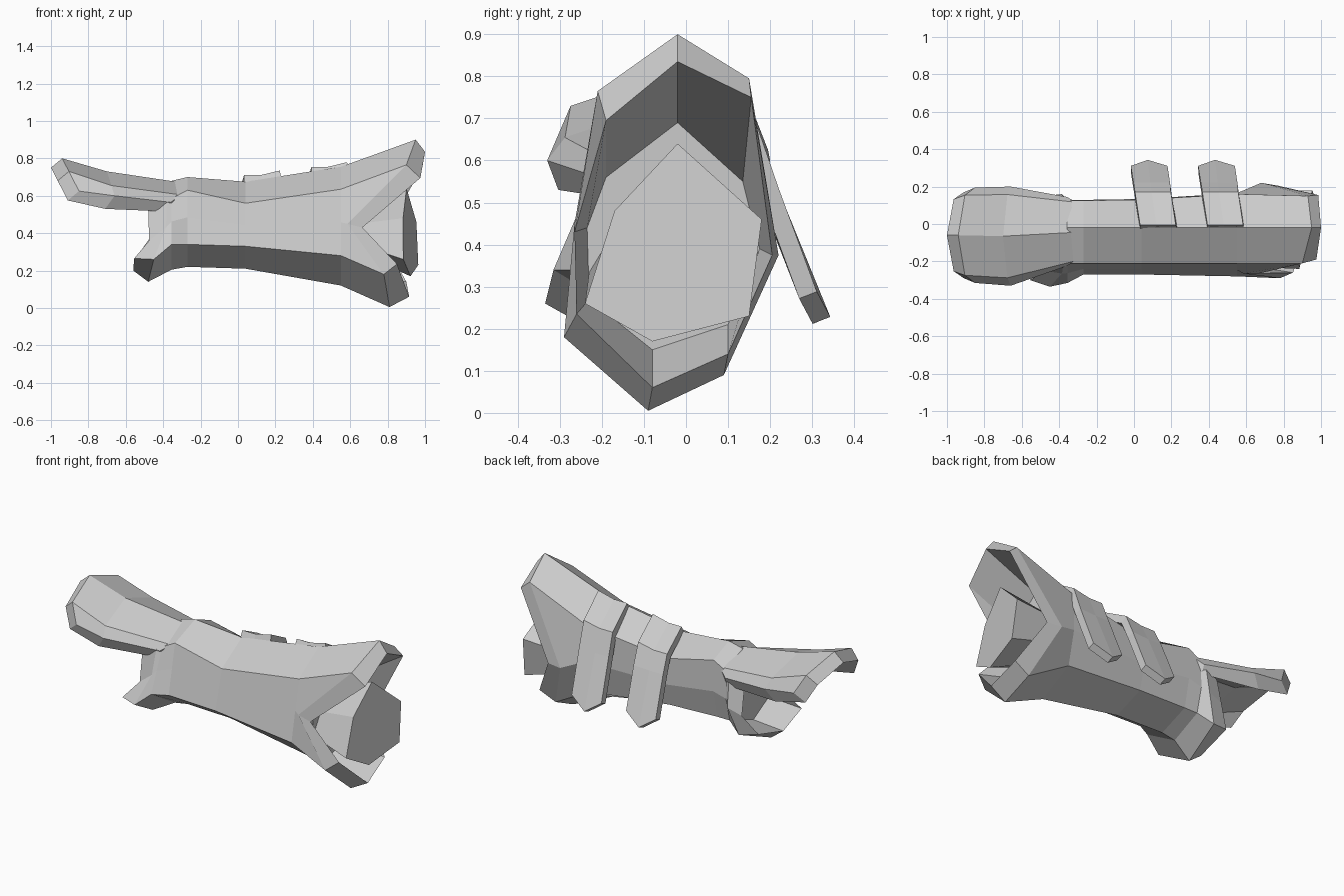
import bpy
import bmesh
from mathutils import Vector

old = bpy.data.objects.get("Cube")
if old:
    bpy.data.objects.remove(old, do_unlink=True)

grey = bpy.data.materials.new("plain grey")
grey.use_nodes = True
colour = (0.6, 0.6, 0.6, 1)
grey.diffuse_color = colour
grey.node_tree.nodes["Principled BSDF"].inputs["Base Color"].default_value = colour


def finish(name, bm, closed=True):
    """Turn a bmesh into a flat shaded object."""
    if closed:
        bmesh.ops.recalc_face_normals(bm, faces=bm.faces)
    mesh = bpy.data.meshes.new(name)
    bm.to_mesh(mesh)
    bm.free()
    mesh.materials.append(grey)
    obj = bpy.data.objects.new(name, mesh)
    bpy.context.collection.objects.link(obj)
    return obj


def bridge(bm, rings, loop=True):
    """Add each ring of points and join neighbours with quads."""
    rows = [[bm.verts.new(p) for p in ring] for ring in rings]
    count = len(rows[0])
    for a, b in zip(rows, rows[1:]):
        for i in range(count if loop else count - 1):
            j = (i + 1) % count
            bm.faces.new((a[i], a[j], b[j], b[i]))
    return rows


def section(x, top, upper, lower, bottom, front, back):
    """Eight sided cross-section, from the top ridge round by the front."""
    middle = (upper + lower) / 2
    outline = [(-.02, top), (-.21, upper), (-.105 + front / 2, middle), (front, lower),
               (-.09, bottom), (back * .75, lower - .05),
               (back * 1.03, middle - .03), (back, upper + .01)]
    return [(x, y, z) for y, z in outline]


def recess(ring, x, scale):
    """Flatten a ring at x and shrink it towards the sleeve axis."""
    return [(x, -.04 + (y + .04) * scale, .42 + (z - .42) * scale) for _, y, z in ring]


# Sleeve: faceted tube whose forked openings have broad bevelled rims
left_outer = [(-.36, -.03, .67), (-.38, -.23, .57), (-.385, -.265, .43), (-.45, -.335, .26),
              (-.48, -.12, .14), (-.44, .13, .24), (-.385, .16, .4), (-.38, .135, .57)]
left_inner = [(-.46, -.03, .62), (-.48, -.22, .52), (-.475, -.25, .36), (-.555, -.3, .265),
              (-.56, -.12, .2), (-.55, .1, .26), (-.475, .15, .37), (-.47, .12, .52)]
right_outer = [(.95, -.02, .9), (.9, -.21, .765), (.585, -.265, .45), (.78, -.29, .18),
               (.81, -.09, .005), (.8, .09, .09), (.68, .22, .375), (.93, .15, .795)]
right_inner = [(1, -.02, .835), (.975, -.19, .695), (.665, -.265, .43), (.85, -.26, .235),
               (.915, -.08, .06), (.9, .1, .14), (.77, .205, .375), (.985, .155, .75)]
right_floor = [(-.02, .69), (-.19, .56), (-.235, .44), (-.23, .27),
               (-.08, .15), (.1, .21), (.175, .39), (.135, .55)]
rings = [
    recess(left_outer, -.38, .68),
    left_inner,
    left_outer,
    section(-.355, .68, .585, .34, .205, -.315, .125),
    section(-.27, .7, .63, .34, .22, -.27, .125),
    section(.04, .675, .56, .33, .21, -.27, .13),
    section(.55, .755, .635, .28, .12, -.28, .16),
    right_outer,
    right_inner,
    [(.66, y, z) for y, z in right_floor],
]
bm = bmesh.new()
rows = bridge(bm, rings)
bm.faces.new(rows[0])
bm.faces.new(rows[-1])
finish("sleeve", bm)

# Plug: flared six sided block inside the right opening
outline = [(-.02, .64), (-.17, .48), (-.24, .26), (-.08, .17), (.15, .23), (.18, .46)]
end = [(.95 - .07 * z + .2 * y, y, z) for y, z in outline]
base = [(.64, -.03 + (y + .03) * .95, .42 + (z - .42) * .5) for x, y, z in end]
bm = bmesh.new()
rows = bridge(bm, [base, end])
bm.faces.new(rows[0])
bm.faces.new(rows[-1])
finish("plug", bm)


# Tongue: arched slab reaching out over the left opening
def arch(ridge, edge, centre, half, shoulder, lip, depth):
    upper = []
    for side, drop in ((-1, 1), (-.84, shoulder), (0, 0), (.84, shoulder), (1, 1)):
        x = ridge[0] + (edge[0] - ridge[0]) * drop
        z = ridge[1] + (edge[1] - ridge[1]) * drop
        upper.append(Vector((x, centre + half * side, z)))
    under = [Vector((p.x - lip, centre + (p.y - centre) * .9, p.z - depth)) for p in upper]
    return upper + under[::-1]


bm = bmesh.new()
rows = bridge(bm, [
    arch((-.23, .66), (-.36, .565), -.04, .185, .58, 0, .05),
    arch((-.7, .73), (-.66, .6), -.065, .265, .58, .05, .07),
    arch((-.94, .8), (-.85, .625), -.06, .255, .4, .06, .05),
])
for row in (rows[0], rows[-1]):
    for i in range(4):
        bm.faces.new((row[i], row[i + 1], row[8 - i], row[9 - i]))
finish("tongue", bm)


# Straps: pointed bands that fold over the ridge and flare off the back
def strap(name, x, lift):
    path = [(-.015, .69, 1), (.155, .605, .8), (.2, .51, .2), (.29, .28, 0)]
    lines = []
    for y, z, share in path:
        shift = x - y * .16
        tip = 0 if share else .04
        z += lift * share
        lines.append([(shift, y, z),
                      (shift + .09, y + tip * .8, z - tip * 1.5),
                      (shift + .195, y, z + .025 * share)])
    bm = bmesh.new()
    bridge(bm, lines, loop=False)
    obj = finish(name, bm, closed=False)
    solid = obj.modifiers.new("thickness", "SOLIDIFY")
    solid.thickness = .045
    solid.offset = 0


strap("inner_strap", .03, 0)
strap("outer_strap", .39, .045)
